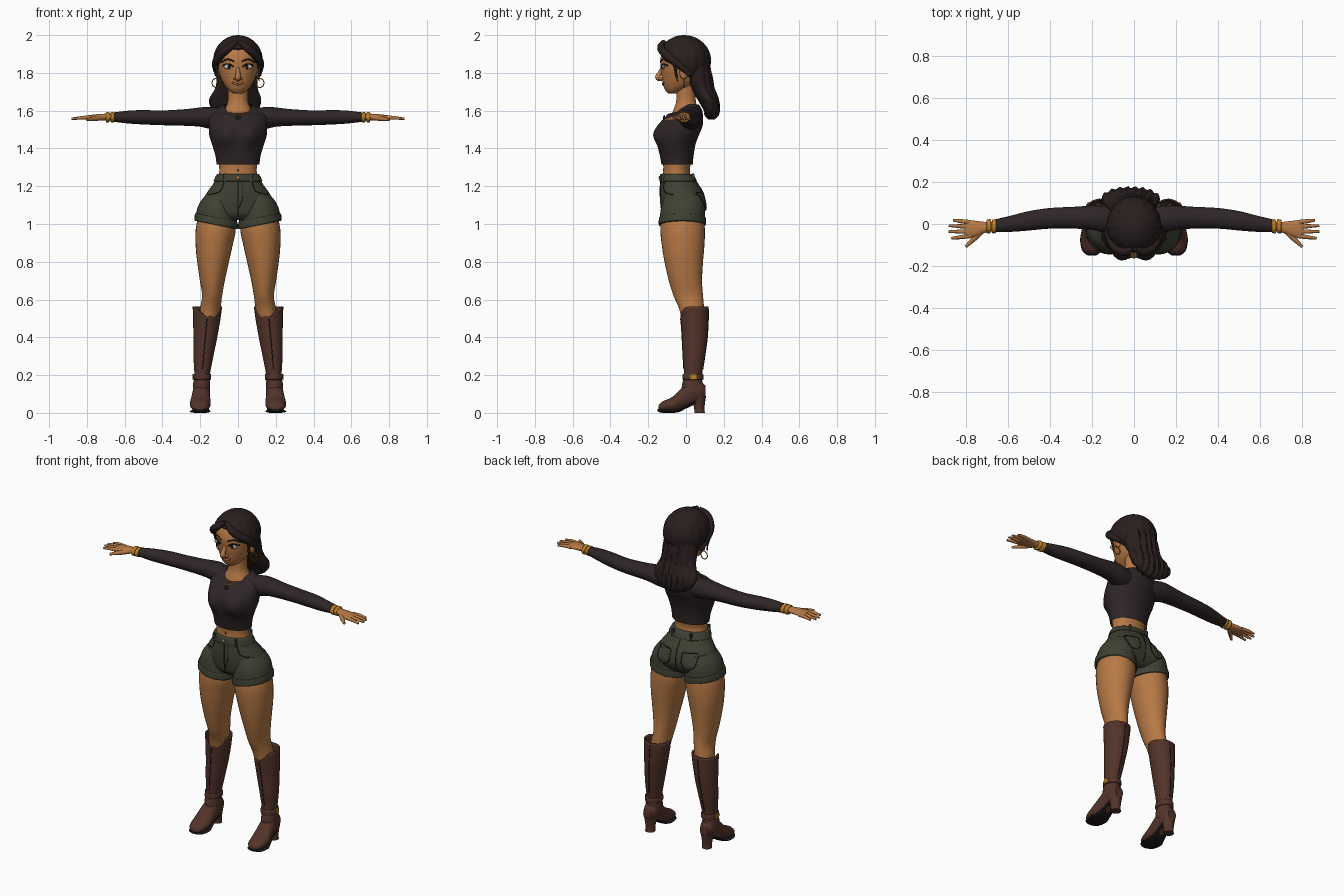
import bpy, bmesh, math
from math import sin, cos, pi, exp, radians
from mathutils import Vector, Matrix
from mathutils.bvhtree import BVHTree

cube = bpy.data.objects.get("Cube")
if cube:
    bpy.data.objects.remove(cube, do_unlink=True)


def material(name, rgb):
    m = bpy.data.materials.new(name)
    m.use_nodes = True
    m.diffuse_color = (*rgb, 1)
    m.node_tree.nodes["Principled BSDF"].inputs["Base Color"].default_value = (*rgb, 1)
    return m


SKIN = material("warm skin", (.47, .19, .06))
HAIR = material("dark hair", (.022, .013, .013))
SHIRT = material("charcoal knit", (.027, .018, .019))
SHORTS = material("olive denim", (.05, .053, .033))
BOOT = material("brown leather", (.085, .034, .023))
DARK = material("dark trim", (.012, .009, .008))
GOLD = material("gold", (.5, .21, .02))
WHITE = material("eye white", (.6, .52, .45))
LIP = material("lip", (.32, .09, .045))
SIDES = (("left_", 1), ("right_", -1))
BOTH = ("", 1),


def finish(name, bm, mat, sharp=50):
    bmesh.ops.recalc_face_normals(bm, faces=bm.faces)
    me = bpy.data.meshes.new(name)
    bm.to_mesh(me)
    bm.free()
    me.materials.append(mat)
    me.polygons.foreach_set("use_smooth", [True] * len(me.polygons))
    me.set_sharp_from_angle(angle=radians(sharp))
    ob = bpy.data.objects.new(name, me)
    bpy.context.collection.objects.link(ob)
    return ob


def spline(pts, steps):
    """Smooth interpolation through tuples of numbers."""
    out = []
    for i in range(len(pts) - 1):
        p0, p1, p2 = pts[max(i - 1, 0)], pts[i], pts[i + 1]
        p3 = pts[min(i + 2, len(pts) - 1)]
        for k in range(steps):
            t = k / steps
            out.append([b + .5 * t * (c - a + t * (2*a - 5*b + 4*c - d + t * (3*(b - c) + d - a)))
                        for a, b, c, d in zip(p0, p1, p2, p3)])
    return out + [list(pts[-1])]


def loft(name, rings, mat, axis="z", fn=None, caps=True, sides=BOTH, n=32):
    """Skin elliptical rings (position, centre a, centre b, radius a, radius b)."""
    made = []
    for prefix, s in sides:
        bm, loops = bmesh.new(), []
        for t, a, b, ra, rb in spline(rings, 4):
            loop = []
            for k in range(n):
                p, q = a + ra * cos(2*pi*k/n), b + rb * sin(2*pi*k/n)
                co = Vector({"z": (p, q, t), "x": (t, p, q), "y": (p, t, q)}[axis])
                if fn:
                    fn(co)
                co.x *= s
                loop.append(bm.verts.new(co))
            loops.append(loop)
        for lo, hi in zip(loops, loops[1:]):
            for k in range(n):
                bm.faces.new((lo[k], lo[k-1], hi[k-1], hi[k]))
        if caps:
            bm.faces.new(loops[0])
            bm.faces.new(loops[-1])
        made.append(finish(prefix + name, bm, mat))
    return made


def ball(name, at, size, mat, sides=BOTH):
    for prefix, s in sides:
        bm = bmesh.new()
        m = Matrix.Translation((at[0]*s, at[1], at[2])) @ Matrix.Diagonal((*size, 1))
        bmesh.ops.create_uvsphere(bm, u_segments=20, v_segments=12, radius=1, matrix=m)
        finish(prefix + name, bm, mat)


def box(name, at, size, mat, sides=BOTH):
    for prefix, s in sides:
        bm = bmesh.new()
        m = Matrix.Translation((at[0]*s, at[1], at[2])) @ Matrix.Diagonal((*size, 1))
        bmesh.ops.create_cube(bm, size=1, matrix=m)
        bmesh.ops.bevel(bm, geom=bm.edges[:], offset=min(size)*.2, segments=2, affect="EDGES")
        finish(prefix + name, bm, mat, 30)


def tube(name, pts, radii, mat, sides=BOTH):
    for prefix, s in sides:
        cu = bpy.data.curves.new(prefix + name, "CURVE")
        cu.dimensions, cu.bevel_depth, cu.bevel_resolution = "3D", 1, 3
        cu.use_fill_caps, cu.resolution_u = True, 6
        sp = cu.splines.new("BEZIER")
        sp.bezier_points.add(len(pts) - 1)
        for i, (bp, p) in enumerate(zip(sp.bezier_points, pts)):
            bp.co = (p[0]*s, p[1], p[2])
            bp.radius = radii[i] if isinstance(radii, tuple) else radii
            bp.handle_left_type = bp.handle_right_type = "AUTO"
        cu.materials.append(mat)
        bpy.context.collection.objects.link(bpy.data.objects.new(prefix + name, cu))


def cast(objs, x, z, side=-1):
    """Nearest surface point seen from the front (-1) or back (1)."""
    hits = []
    for o in objs:
        tree = BVHTree.FromPolygons([v.co for v in o.data.vertices],
                                    [p.vertices[:] for p in o.data.polygons])
        hit = tree.ray_cast(Vector((x, side, z)), Vector((0, -side, 0)))[0]
        if hit:
            hits.append(hit)
    return max(hits, key=lambda h: h.y * side) if hits else Vector((x, 0, z))


def seam(name, objs, xz, side=-1, r=.0025, mat=DARK, sides=BOTH, steps=3):
    tube(name, [cast(objs, x, z, side) for x, z in spline(xz, steps)], r, mat, sides)


# Head and face
head = loft("head", [(1.69, 0, -.07, .022, .022), (1.705, 0, -.062, .045, .045),
                     (1.73, 0, -.04, .068, .08), (1.77, 0, -.025, .09, .102),
                     (1.82, 0, -.02, .104, .113), (1.88, 0, -.02, .108, .115),
                     (1.94, 0, -.01, .09, .095), (1.98, 0, 0, .04, .05)], SKIN)
loft("neck", [(1.56, 0, 0, .09, .08), (1.6, 0, 0, .075, .068),
              (1.64, 0, 0, .056, .054), (1.69, 0, 0, .052, .05), (1.75, 0, 0, .055, .055)], SKIN)
tube("nose", [(0, -.122, 1.835), (0, -.138, 1.8), (0, -.148, 1.775), (0, -.125, 1.762)],
     (.008, .012, .016, .008), SKIN)
ball("nostril", (.014, -.133, 1.77), (.01, .013, .008), SKIN, SIDES)
eye = cast(head, .05, 1.832)
ball("eye", eye, (.025, .007, .013), WHITE, SIDES)
ball("iris", eye + Vector((-.002, -.005, 0)), (.01, .004, .011), DARK, SIDES)
seam("lash", head, [(.022, 1.831), (.05, 1.847), (.08, 1.838)], r=.004, sides=SIDES)
seam("eyebrow", head, [(.02, 1.86), (.055, 1.872), (.088, 1.856)], r=.004, mat=HAIR, sides=SIDES)
seam("lips", head, [(-.03, 1.748), (0, 1.74), (.03, 1.748)], r=.006, mat=LIP)
ball("ear", (.107, -.012, 1.8), (.012, .022, .034), SKIN, SIDES)
hoop = [(.115 + .022*sin(k*pi/5), -.012, 1.747 + .024*cos(k*pi/5)) for k in range(11)]
tube("earring", hoop, .003, GOLD, SIDES)

# Hair cap whose lower edge follows the hairline
bm, rows, N, M = bmesh.new(), [], 96, 16
for j in range(M + 1):
    row = []
    for k in range(N):
        a = 2*pi*k/N
        f = min(max((min(a, 2*pi - a) - radians(22)) / radians(110), 0), 1)
        low = radians(30 - 84 * f*f*(3 - 2*f))
        phi = radians(88) + (low - radians(88)) * j / M
        r = 1 + .012 * cos(16*a) * cos(phi)
        row.append(bm.verts.new((.13*r*sin(a)*cos(phi), -.01 - .141*r*cos(a)*cos(phi),
                                 1.865 + .135*sin(phi))))
    rows.append(row)
for up, dn in zip(rows, rows[1:]):
    for k in range(N):
        bm.faces.new((up[k], up[k-1], dn[k-1], dn[k]))
bm.faces.new(rows[0])
cap = finish("hair_cap", bm, HAIR, 70)
sol = cap.modifiers.new("thickness", "SOLIDIFY")
sol.thickness, sol.offset = .02, -1


def waves(co):
    w = .006 * cos(co.x * 170 + (co.z - 1.7) * 12)
    co.y += w if co.y > .1 else 0


loft("hair_tail", [(1.88, -.002, .045, .1, .07), (1.79, -.003, .06, .108, .074),
                   (1.72, -.008, .085, .112, .062), (1.66, -.015, .115, .138, .055),
                   (1.61, -.015, .132, .125, .043), (1.575, -.012, .136, .085, .032),
                   (1.553, -.01, .136, .03, .012)], HAIR, fn=waves, n=64)
tube("hair_sweep", [(.006, -.118, 1.965), (.05, -.132, 1.932), (.098, -.095, 1.888),
                    (.118, -.04, 1.845), (.112, .02, 1.79)], (.012, .021, .024, .02, .012), HAIR, SIDES)
tube("hair_wisp", [(.104, -.075, 1.88), (.115, -.058, 1.83), (.109, -.052, 1.79),
                   (.113, -.045, 1.755)], (.009, .008, .006, .002), HAIR, SIDES)


# Cropped long sleeve top
def bust(co):
    if co.y < -.04:
        co.y -= .032 * exp(-((abs(co.x) - .07)/.05)**2 - ((co.z - 1.47)/.05)**2)
    front = min(max((.01 - co.y)/.06, 0), 1)
    co.z -= .035 * front * min(max((co.z - 1.58)/.05, 0), 1)


top = loft("crop_top", [(1.315, 0, -.047, .114, .083), (1.36, 0, -.049, .119, .089),
                        (1.42, 0, -.05, .137, .1), (1.47, 0, -.042, .152, .11),
                        (1.52, 0, -.03, .154, .118), (1.57, 0, -.008, .155, .098),
                        (1.605, 0, .006, .125, .078), (1.632, 0, .006, .075, .062)],
           SHIRT, fn=bust, caps=False, n=48)
loft("midriff", [(1.37, 0, -.048, .105, .075), (1.32, 0, -.048, .102, .073),
                 (1.28, 0, -.05, .099, .07), (1.23, 0, -.047, .108, .078)], SKIN)
ball("navel", cast(bpy.data.objects["midriff"].users_collection and
                   [bpy.data.objects["midriff"]], 0, 1.285), (.004, .003, .008), DARK)
loft("sleeve", [(.07, .015, 1.55, .06, .058), (.15, .025, 1.562, .064, .058),
                (.2, .03, 1.566, .058, .051), (.28, .03, 1.564, .052, .044),
                (.4, .027, 1.562, .049, .039), (.5, .015, 1.565, .046, .038),
                (.58, .002, 1.566, .039, .034), (.655, -.008, 1.566, .031, .025)],
     SHIRT, "x", sides=SIDES)
seam("necklace", top, [(-.055, 1.612), (-.035, 1.59), (0, 1.575), (.035, 1.59), (.055, 1.612)],
     r=.003, mat=GOLD)
ball("pendant", cast(top, 0, 1.56), (.013, .006, .017), DARK)

# Hands and bangles
loft("palm", [(.63, -.008, 1.566, .022, .019), (.70, -.015, 1.566, .025, .018),
              (.75, -.022, 1.565, .037, .016), (.79, -.025, 1.563, .042, .013),
              (.805, -.025, 1.562, .036, .009)], SKIN, "x", sides=SIDES)
for finger, y0, x1, y1 in (("little", .008, .86, .018), ("ring", -.014, .88, -.008),
                           ("middle", -.036, .882, -.036), ("index", -.056, .868, -.068)):
    tube(finger + "_finger", [(.775, y0, 1.563), (.82, (y0 + y1)/2, 1.563), (x1, y1, 1.557)],
         (.011, .01, .006), SKIN, SIDES)
tube("thumb", [(.72, -.03, 1.562), (.755, -.065, 1.558), (.80, -.108, 1.553)],
     (.014, .013, .007), SKIN, SIDES)
for i, x in enumerate((.655, .68)):
    loft("bangle_" + "ab"[i], [(x, -.01, 1.565, .03, .024), (x + .004, -.01, 1.565, .033, .027),
                               (x + .016, -.012, 1.565, .033, .027), (x + .02, -.012, 1.565, .03, .024)],
         GOLD, "x", sides=SIDES)


# Shorts
def seat(co):
    if co.y > 0:
        co.y += .018 * exp(-((abs(co.x) - .085)/.05)**2 - ((co.z - 1.09)/.05)**2)


def hem_tilt(co):
    co.z += .2 * (co.x - .116)


hips = loft("shorts_hips", [(1.255, 0, -.048, .11, .084), (1.21, 0, -.036, .133, .1),
                            (1.16, 0, -.022, .168, .115), (1.1, 0, -.016, .195, .117),
                            (1.05, 0, -.016, .2, .105), (1.02, 0, -.016, .14, .075)],
            SHORTS, fn=seat, n=48)
legs = loft("shorts_leg", [(1.15, .095, -.016, .07, .095), (1.1, .108, -.016, .092, .114),
                           (1.05, .113, -.018, .106, .119), (1.0, .116, -.02, .11, .121)],
            SHORTS, fn=hem_tilt, sides=SIDES)
loft("shorts_cuff", [(1.035, .115, -.019, .107, .119), (1.03, .115, -.019, .113, .124),
                     (1.0, .116, -.02, .115, .125), (.995, .116, -.02, .11, .121)],
     SHORTS, fn=hem_tilt, sides=SIDES)
band = loft("waistband", [(1.226, 0, -.042, .127, .097), (1.231, 0, -.042, .128, .099),
                          (1.26, 0, -.048, .114, .089), (1.265, 0, -.048, .108, .083)], SHORTS)
denim = hips + legs
for x, side, label in ((.07, -1, "front"), (.06, 1, "back")):
    at = cast(band, x, 1.243, side)
    box(label + "_belt_loop", at, (.014, .016, .048), SHORTS, SIDES)
ball("waist_button", cast(band, 0, 1.245), (.009, .005, .009), GOLD)
seam("fly", denim, [(0, 1.23), (0, 1.14), (0, 1.04)])
seam("fly_stitch", denim, [(.024, 1.23), (.024, 1.14), (.004, 1.08)], r=.0018)
seam("front_pocket", denim, [(.075, 1.225), (.095, 1.175), (.155, 1.155)], sides=SIDES)
seam("back_seam", denim, [(0, 1.23), (0, 1.14), (0, 1.04)], 1)
seam("back_pocket", denim, [(.04, 1.165), (.043, 1.1), (.08, 1.075), (.125, 1.1),
                            (.125, 1.16), (.08, 1.165), (.04, 1.165)], 1, sides=SIDES)

# Bare legs
loft("leg", [(1.05, .113, -.018, .095, .11), (.97, .118, -.018, .106, .118),
             (.88, .127, -.015, .097, .112), (.8, .132, -.012, .084, .102),
             (.7, .136, -.003, .066, .088), (.62, .137, .012, .053, .078),
             (.55, .147, .03, .054, .066), (.46, .16, .04, .048, .058)], SKIN, sides=SIDES)


# Heeled boots
def notch(co):
    front = min(max((.045 - co.y)/.075, 0), 1)
    co.z -= .055 * front**5 * min(max((co.z - .45)/.11, 0), 1)


shafts = loft("boot_shaft", [(.563, .162, .045, .078, .075), (.49, .166, .046, .072, .072),
                             (.4, .173, .046, .063, .067), (.3, .183, .042, .053, .058),
                             (.2, .19, .037, .041, .048), (.15, .193, .034, .045, .055),
                             (.1, .194, .035, .046, .06)], BOOT, fn=notch, caps=False, sides=SIDES)
for shaft in shafts:
    sol = shaft.modifiers.new("thickness", "SOLIDIFY")
    sol.thickness, sol.offset = .008, -1
seam("boot_front_seam", shafts[:1], [(.164, .5), (.175, .38), (.188, .23)], sides=SIDES)
seam("boot_back_seam", shafts[:1], [(.162, .55), (.173, .4), (.188, .23)], 1, sides=SIDES)
loft("boot_foot", [(-.146, .2, .026, .02, .012), (-.125, .2, .034, .043, .026),
                   (-.07, .2, .046, .055, .04), (-.02, .197, .075, .05, .06),
                   (.03, .194, .105, .046, .068), (.07, .193, .115, .043, .058),
                   (.102, .193, .11, .027, .035)], BOOT, "y", sides=SIDES)
loft("boot_sole", [(-.15, .2, .014, .02, .006), (-.125, .2, .009, .047, .009),
                   (-.07, .2, .008, .056, .008), (-.03, .198, .016, .045, .009),
                   (.02, .195, .045, .036, .009), (.05, .193, .06, .036, .012)],
     DARK, "y", sides=SIDES)
loft("boot_heel", [(0, .193, .072, .029, .028), (.03, .193, .07, .028, .028),
                   (.09, .193, .066, .038, .04)], BOOT, sides=SIDES)
loft("ankle_strap", [(.175, .191, .037, .042, .05), (.179, .191, .037, .048, .056),
                     (.203, .19, .037, .047, .055), (.207, .19, .037, .041, .049)],
     BOOT, sides=SIDES)
box("strap_buckle", (.238, .04, .191), (.008, .03, .03), GOLD, SIDES)
